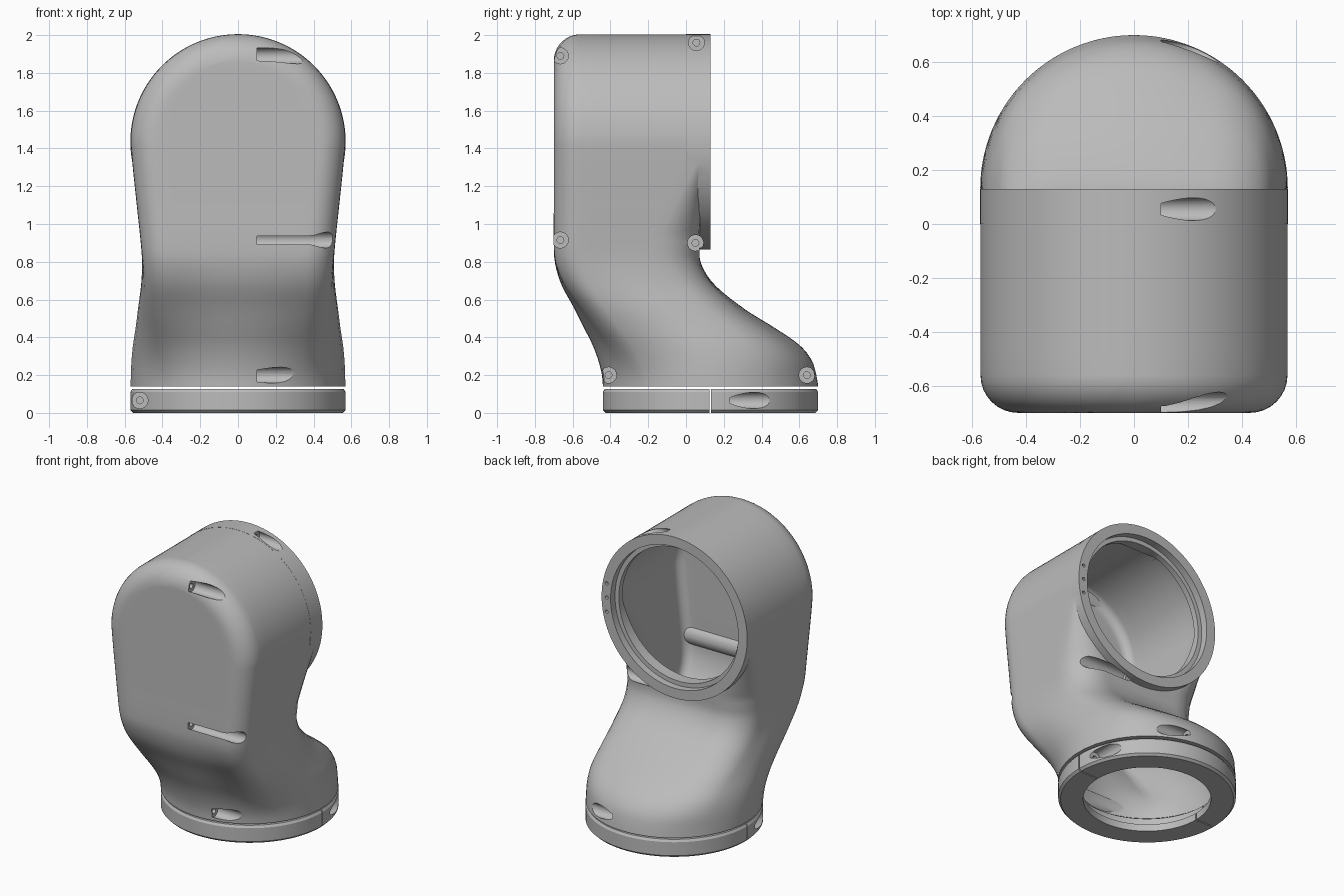
import bpy, bmesh
from math import sin, cos, pi, sqrt, atan2, radians
from mathutils import Matrix, Vector

if "Cube" in bpy.data.objects:
    bpy.data.objects.remove(bpy.data.objects["Cube"])

grey = bpy.data.materials.new("plain grey")
grey.use_nodes = True
grey.diffuse_color = (0.5, 0.5, 0.5, 1)
grey.node_tree.nodes["Principled BSDF"].inputs["Base Color"].default_value = (0.5, 0.5, 0.5, 1)

R, ZC, YC = 0.569, 1.435, 0.13   # arch radius, its height, axis of both openings
BASE_Z, WALL = 0.14, 0.08
FILLET = 0.14

# Side and front outline of the elbow: z, front y, back y, half width
OUTLINE = [(0.14, -0.44, 0.70, 0.57), (0.2, -0.445, 0.69, 0.569), (0.28, -0.465, 0.665, 0.565),
           (0.36, -0.495, 0.60, 0.557), (0.45, -0.54, 0.47, 0.543), (0.55, -0.59, 0.31, 0.53),
           (0.68, -0.66, 0.15, 0.513), (0.79, -0.693, 0.08, 0.508), (0.88, -0.7, 0.072, 0.513),
           (1.1, -0.7, 0.085, 0.536), (1.3, -0.7, 0.11, 0.557), (1.435, -0.7, 0.12, R)]


def make_object(name, bm):
    bmesh.ops.recalc_face_normals(bm, faces=bm.faces)
    mesh = bpy.data.meshes.new(name)
    bm.to_mesh(mesh)
    bm.free()
    obj = bpy.data.objects.new(name, mesh)
    bpy.context.collection.objects.link(obj)
    mesh.materials.append(grey)
    return obj


def rod(name, start, end, radius, segments=32):
    """Cylinder between two points."""
    start, end = Vector(start), Vector(end)
    axis = end - start
    turn = axis.to_track_quat('Z', 'Y').to_matrix().to_4x4()
    bm = bmesh.new()
    bmesh.ops.create_cone(bm, cap_ends=True, segments=segments, radius1=radius, radius2=radius,
                          depth=axis.length, matrix=Matrix.Translation((start + end) / 2) @ turn)
    return make_object(name, bm)


def boolean(target, tool, operation='DIFFERENCE'):
    mod = target.modifiers.new("cut", 'BOOLEAN')
    mod.operation, mod.object, mod.solver = operation, tool, 'EXACT'
    bpy.context.view_layer.objects.active = target
    bpy.ops.object.modifier_apply(modifier=mod.name)
    bpy.data.objects.remove(tool)


def finish(obj):
    bpy.ops.object.select_all(action='DESELECT')
    obj.select_set(True)
    bpy.context.view_layer.objects.active = obj
    bpy.ops.object.shade_smooth_by_angle(angle=radians(30))


def outline_at(z):
    """Smooth interpolation of the outline table."""
    z = min(max(z, OUTLINE[0][0]), OUTLINE[-1][0])
    i = max(k for k in range(len(OUTLINE) - 1) if OUTLINE[k][0] <= z)
    p, q = OUTLINE[i], OUTLINE[i + 1]
    before, after = OUTLINE[max(i - 1, 0)], OUTLINE[min(i + 2, len(OUTLINE) - 1)]
    span = q[0] - p[0]
    t = (z - p[0]) / span
    values = []
    for k in (1, 2, 3):
        m0 = (q[k] - before[k]) / (q[0] - before[0]) * span
        m1 = (after[k] - p[k]) / (after[0] - p[0]) * span
        values.append((2*t**3 - 3*t*t + 1) * p[k] + (t**3 - 2*t*t + t) * m0
                      + (3*t*t - 2*t**3) * q[k] + (t**3 - t*t) * m1)
    return values


def section(z, inset):
    """Closed outline at one height: round at the base, box-like with soft corners above."""
    front, back, width = outline_at(z)
    front, back, width = front + inset, back - inset, width - inset
    h = max(0, z - ZC)
    half = sqrt(width**2 - h**2)
    fillet = FILLET - inset
    reach = min(fillet, width - h)
    rise = min(max((ZC - z) / (ZC - 0.85), 0), 1)
    soft = min(0.01 + 0.23 * rise, half * 0.4)

    def edge(d):
        x = sqrt(max(0, (width - d)**2 - h**2))
        return x, front + fillet - sqrt(max(0, fillet**2 - (fillet - d)**2))

    x0, y0 = edge(reach)
    pts = [(x0 * k / 8, y0) for k in range(8)]
    pts += [edge(reach * (1 - sin(pi / 2 * k / 8))) for k in range(9)]
    y1, y2 = front + fillet, back - soft
    pts += [(half, y1 + (y2 - y1) * k / 8) for k in range(1, 8)]
    pts += [(half - soft * (1 - cos(pi / 2 * k / 6)), y2 + soft * sin(pi / 2 * k / 6)) for k in range(7)]
    pts += [((half - soft) * (1 - k / 8), back) for k in range(1, 9)]

    # Blend towards an ellipse near the base
    s = min(max((z - BASE_Z) / 0.75, 0), 1)
    s = s * s * (3 - 2 * s)
    mid, deep = (front + back) / 2, (back - front) / 2
    out = []
    for x, y in pts:
        a = atan2((y - mid) / deep, x / half)
        out.append((x * s + half * cos(a) * (1 - s), y * s + (mid + deep * sin(a)) * (1 - s), z))
    return out + [(-x, y, z) for x, y, z in out[-2:0:-1]]


def elbow(name, inset, bottom):
    heights = [bottom + (ZC - bottom) * k / 44 for k in range(45)]
    heights += [ZC + (R - inset) * sin(radians(88) * k / 26) for k in range(1, 27)]
    bm = bmesh.new()
    rings = [[bm.verts.new(p) for p in section(z, inset)] for z in heights]
    for low, high in zip(rings, rings[1:]):
        for i in range(len(low)):
            j = (i + 1) % len(low)
            bm.faces.new((low[i], low[j], high[j], high[i]))
    bm.faces.new(rings[0])
    bm.faces.new(rings[-1])
    bmesh.ops.remove_doubles(bm, verts=bm.verts, dist=0.0001)
    return make_object(name, bm)


# Screw axes as (y, z); every screw runs across the body
SCREWS = [(-0.665, 1.89), (-0.665, 0.915), (-0.41, 0.2), (0.64, 0.2), (0.05, 0.9), (0.055, 1.96)]

# Elbow shell with its round back collar
shell = elbow("elbow_shell", 0, BASE_Z)
boolean(shell, rod("collar", (0, 0, ZC), (0, YC, ZC), 0.57, 128), 'UNION')

# Hollow interior that leaves tubular screw bosses standing
cavity = elbow("cavity", WALL, 0.1)
for y, z in SCREWS:
    boolean(cavity, rod("boss", (-0.8, y, z), (0.8, y, z), 0.075))
boolean(shell, cavity)

# Stepped back opening
boolean(shell, rod("opening", (0, -0.12, ZC), (0, 0.3, ZC), 0.47, 96))
boolean(shell, rod("opening_step", (0, 0.08, ZC), (0, 0.3, ZC), 0.5, 96))

# Screw channels and holes, open on one side
for y, z in SCREWS:
    boolean(shell, rod("channel", (0.1, y, z), (0.9, y, z), 0.042))
    boolean(shell, rod("screw_hole", (-0.1, y, z), (0.15, y, z), 0.018, 16))

# Pin holes on the collar rim
for dz in (-0.1, 0, 0.1):
    boolean(shell, rod("pin_hole", (0.53, 0.08, ZC + dz), (0.53, 0.2, ZC + dz), 0.012, 12))
finish(shell)

# Clamp ring under the elbow, turned from a stepped profile
PROFILE = [(0.41, 0), (0.555, 0), (0.57, 0.015), (0.57, 0.11), (0.56, 0.126), (0.47, 0.126), (0.47, 0.05), (0.41, 0.05)]
bm = bmesh.new()
turns = 128
loops = [[bm.verts.new((r * cos(2*pi*k/turns), YC + r * sin(2*pi*k/turns), z)) for r, z in PROFILE]
         for k in range(turns)]
for k in range(turns):
    a, b = loops[k], loops[(k + 1) % turns]
    for i in range(len(PROFILE)):
        j = (i + 1) % len(PROFILE)
        bm.faces.new((a[i], b[i], b[j], a[j]))
ring = make_object("clamp_ring", bm)

# Split line, and one tangential screw channel on each side
bm = bmesh.new()
bmesh.ops.create_cube(bm, size=1, matrix=Matrix.Translation((0, YC - 0.001, 0)) @ Matrix.Diagonal((2, 0.008, 1, 1)))
boolean(ring, make_object("split", bm))
for side in (1, -1):
    x = side * 0.52
    boolean(ring, rod("ring_channel", (x, YC + side * 0.1, 0.066), (x, YC + side * 0.9, 0.066), 0.043))
    boolean(ring, rod("ring_hole", (x, YC - side * 0.1, 0.066), (x, YC + side * 0.15, 0.066), 0.018, 16))
finish(ring)
